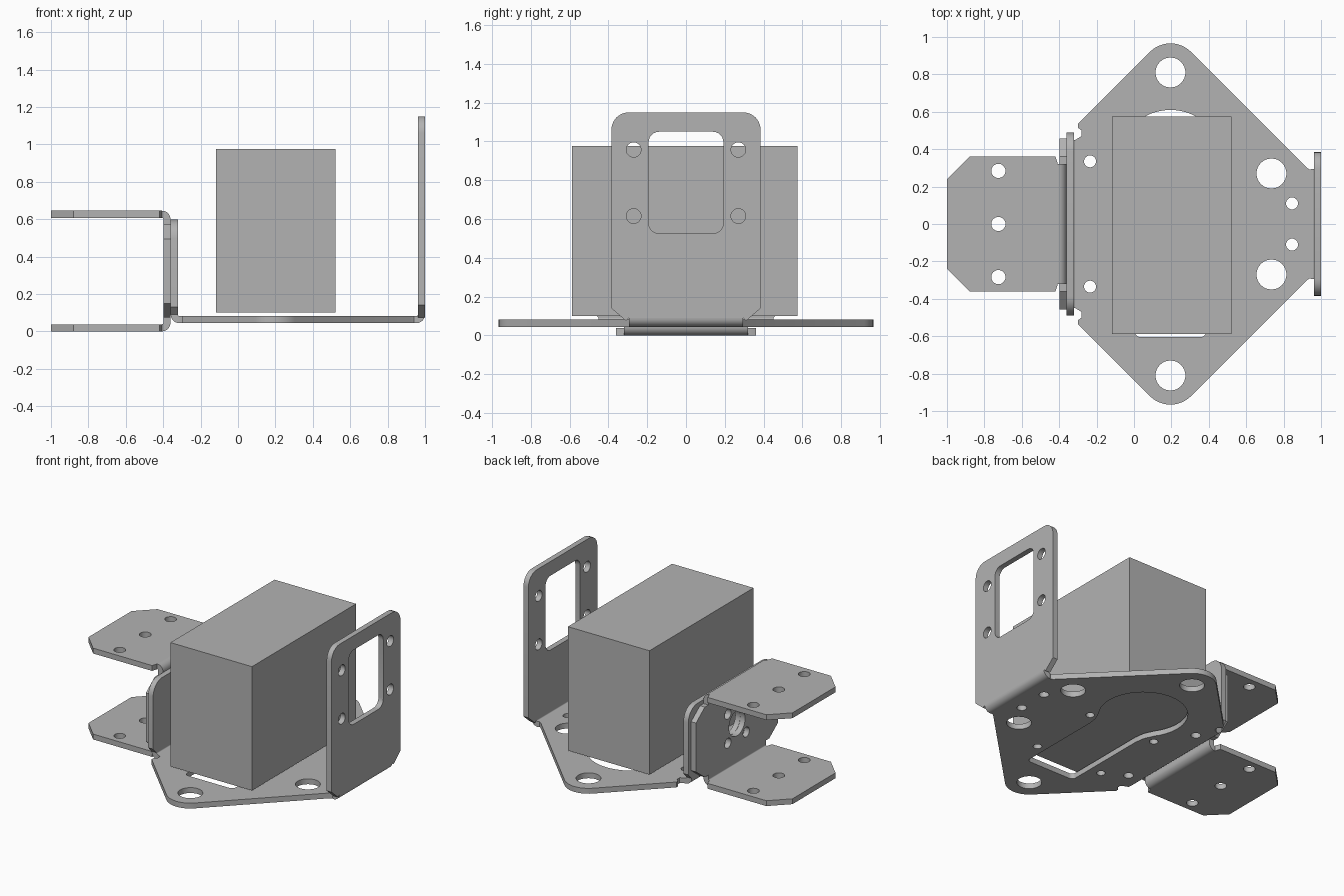
import bpy
from math import cos, sin, pi, tan
from mathutils import Matrix, Vector

if "Cube" in bpy.data.objects:
    bpy.data.objects.remove(bpy.data.objects["Cube"], do_unlink=True)

grey = bpy.data.materials.new("plain grey")
grey.use_nodes = True
grey.diffuse_color = (0.45, 0.45, 0.45, 1)
grey.node_tree.nodes["Principled BSDF"].inputs["Base Color"].default_value = grey.diffuse_color

T = 0.038           # sheet thickness
R = 0.046           # outer bend radius
FLOOR = 0.044       # underside of base sheet
# Sheet orientations: columns are local u, v and thickness directions
AXES = {"xy": ((1, 0, 0), (0, 1, 0), (0, 0, 1)),
        "yz": ((0, 1, 0), (0, 0, 1), (1, 0, 0)),
        "xz": ((1, 0, 0), (0, 0, 1), (0, -1, 0))}


def circle(u, v, r, n=32):
    return [(u + r * cos(2 * pi * i / n), v + r * sin(2 * pi * i / n)) for i in range(n)]


def rounded(corners, n=6):
    """Polygon whose corners (u, v[, radius]) may be filleted."""
    out = []
    for i, c in enumerate(corners):
        p = Vector(c[:2])
        if len(c) == 2:
            out.append(p)
            continue
        a = (Vector(corners[i - 1][:2]) - p).normalized()
        b = (Vector(corners[(i + 1) % len(corners)][:2]) - p).normalized()
        half = a.angle(b) / 2
        centre = p + (a + b).normalized() * c[2] / sin(half)
        start = p + a * c[2] / tan(half) - centre
        end = p + b * c[2] / tan(half) - centre
        sweep = start.angle_signed(end)
        for k in range(n + 1):
            t = -sweep * k / n
            out.append(centre + Matrix.Rotation(t, 2) @ start)
    return out


def mirror(half):
    """Close an outline by reflecting its +u half."""
    return half + [(-c[0], *c[1:]) for c in reversed(half)]


def sheet(name, plane, offset, thickness, outline, holes=()):
    """Extruded flat profile with holes, centred on offset along its normal."""
    curve = bpy.data.curves.new(name, "CURVE")
    curve.dimensions = "2D"
    curve.fill_mode = "BOTH"
    curve.extrude = thickness / 2
    for loop in [outline, *holes]:
        s = curve.splines.new("POLY")
        s.points.add(len(loop) - 1)
        for pt, (u, v) in zip(s.points, loop):
            pt.co = (u, v, 0, 1)
        s.use_cyclic_u = True
    tmp = bpy.data.objects.new(name, curve)
    bpy.context.collection.objects.link(tmp)
    bpy.context.view_layer.update()
    mesh = bpy.data.meshes.new_from_object(
        tmp.evaluated_get(bpy.context.evaluated_depsgraph_get()))
    bpy.data.objects.remove(tmp)
    u, v, w = map(Vector, AXES[plane])
    m = Matrix((u, v, w)).transposed().to_4x4()
    m.translation = w * offset
    mesh.transform(m)
    mesh.materials.clear()
    mesh.materials.append(grey)
    obj = bpy.data.objects.new(name, mesh)
    bpy.context.collection.objects.link(obj)
    bpy.ops.object.select_all(action="DESELECT")
    obj.select_set(True)
    bpy.context.view_layer.objects.active = obj
    bpy.ops.object.mode_set(mode="EDIT")
    bpy.ops.mesh.select_all(action="SELECT")
    bpy.ops.mesh.remove_doubles(threshold=0.0001)
    bpy.ops.mesh.normals_make_consistent(inside=False)
    bpy.ops.object.mode_set(mode="OBJECT")
    bpy.ops.object.shade_smooth_by_angle(angle=pi / 6)
    return obj


def bend(name, x, z, start, width):
    """Quarter-round fold running along y."""
    arc = [start + pi / 2 * i / 8 for i in range(9)]
    ring = [(x + R * cos(a), z + R * sin(a)) for a in arc]
    ring += [(x + (R - T) * cos(a), z + (R - T) * sin(a)) for a in reversed(arc)]
    sheet(name, "xz", 0, width, ring)


# Base sheet: rounded diamond with relief notches at both folds
right_x, left_x, fold_z = 1 - R, -0.36 + R, FLOOR + R
lower = [(left_x, -0.45), (-0.28, -0.47), (-0.28, -0.5), (-0.30, -0.515), (-0.30, -0.535),
         (0.195, -1.03, 0.155), (0.925, -0.30), (0.94, -0.29), (right_x, -0.295)]
base = rounded(lower + [(x, -y, *r) for x, y, *r in reversed(lower)], 12)
# Keyhole slot: round at the back, straight neck at the front
kx, ky, kr = 0.195, 0.325, 0.285
arc = [-0.62 + (pi + 1.24) * i / 36 for i in range(37)]
keyhole = [(kx + kr * cos(a), ky + kr * sin(a)) for a in arc]
keyhole += [(kx - 0.2, 0.09), (kx - 0.19, 0.02)]
keyhole += rounded([(kx - 0.19, -0.3), (kx - 0.19, -0.605, 0.03),
                    (kx + 0.19, -0.605, 0.03), (kx + 0.19, -0.3)])
keyhole += [(kx + 0.19, 0.02), (kx + 0.2, 0.09)]
holes = [keyhole]
for s in (-1, 1):
    holes += [circle(0.195, 0.81 * s, 0.08), circle(0.735, 0.27 * s, 0.08),
              circle(0.845, 0.11 * s, 0.032), circle(-0.235, 0.335 * s, 0.032)]
holes += [circle(x, y, 0.028) for x in (-0.08, 0.45) for y in (-0.425, 0.1)]
sheet("base_plate", "xy", FLOOR + T / 2, T, base, holes)
bend("tall_plate_fold", right_x, fold_z, -pi / 2, 0.59)
bend("short_plate_fold", left_x, fold_z, pi, 0.9)

# Tall upright with rounded window and four screw holes
tall = rounded(mirror([(0.295, fold_z), (0.31, 0.075), (0.385, 0.14), (0.385, 1.15, 0.09)]))
window = rounded(mirror([(0.193, 0.525, 0.055), (0.193, 1.05, 0.055)]))
screws = [circle(y, z, 0.038) for y in (-0.27, 0.27) for z in (0.615, 0.957)]
sheet("tall_plate", "yz", 1 - T / 2, T, tall, [window, *screws])

# Pivot holes shared by the short upright and the U bracket
pivot = [circle(0, 0.32, 0.09)]
pivot += [circle(0.145 * cos(a), 0.32 + 0.145 * sin(a), 0.035, 20)
          for a in (pi / 4 + k * pi / 2 for k in range(4))]

# Short upright on the other side
short = rounded(mirror([(0.45, fold_z), (0.488, 0.13), (0.488, 0.597, 0.1)]))
sheet("short_plate", "yz", -0.36 + T / 2, T, short, pivot)

# U bracket: web, two folds, two chamfered arms
TOP = 0.645
web = mirror([(0.32, R), (0.32, 0.075), (0.36, 0.075), (0.458, 0.15),
              (0.458, TOP - 0.15), (0.36, TOP - 0.075), (0.32, TOP - 0.075), (0.32, TOP - R)])
sheet("bracket_web", "yz", -0.361 - T / 2, T, web, pivot)
fold_x = -0.361 - R
arm = [(fold_x, -0.32), (-0.42, -0.36), (-0.88, -0.36), (-1, -0.24)]
arm += [(x, -y) for x, y in reversed(arm)]
for label, z, fz, start in (("lower", T / 2, R, -pi / 2), ("upper", TOP - T / 2, TOP - R, 0)):
    sheet(f"bracket_{label}_arm", "xy", z, T, arm,
          [circle(-0.725, y, 0.038) for y in (-0.284, 0, 0.284)])
    bend(f"bracket_{label}_fold", fold_x, fz, start, 0.64)

# Solid block standing over the keyhole
sheet("block", "xy", 0.5375, 0.875, [(-0.117, -0.587), (0.52, -0.587), (0.52, 0.575), (-0.117, 0.575)])
